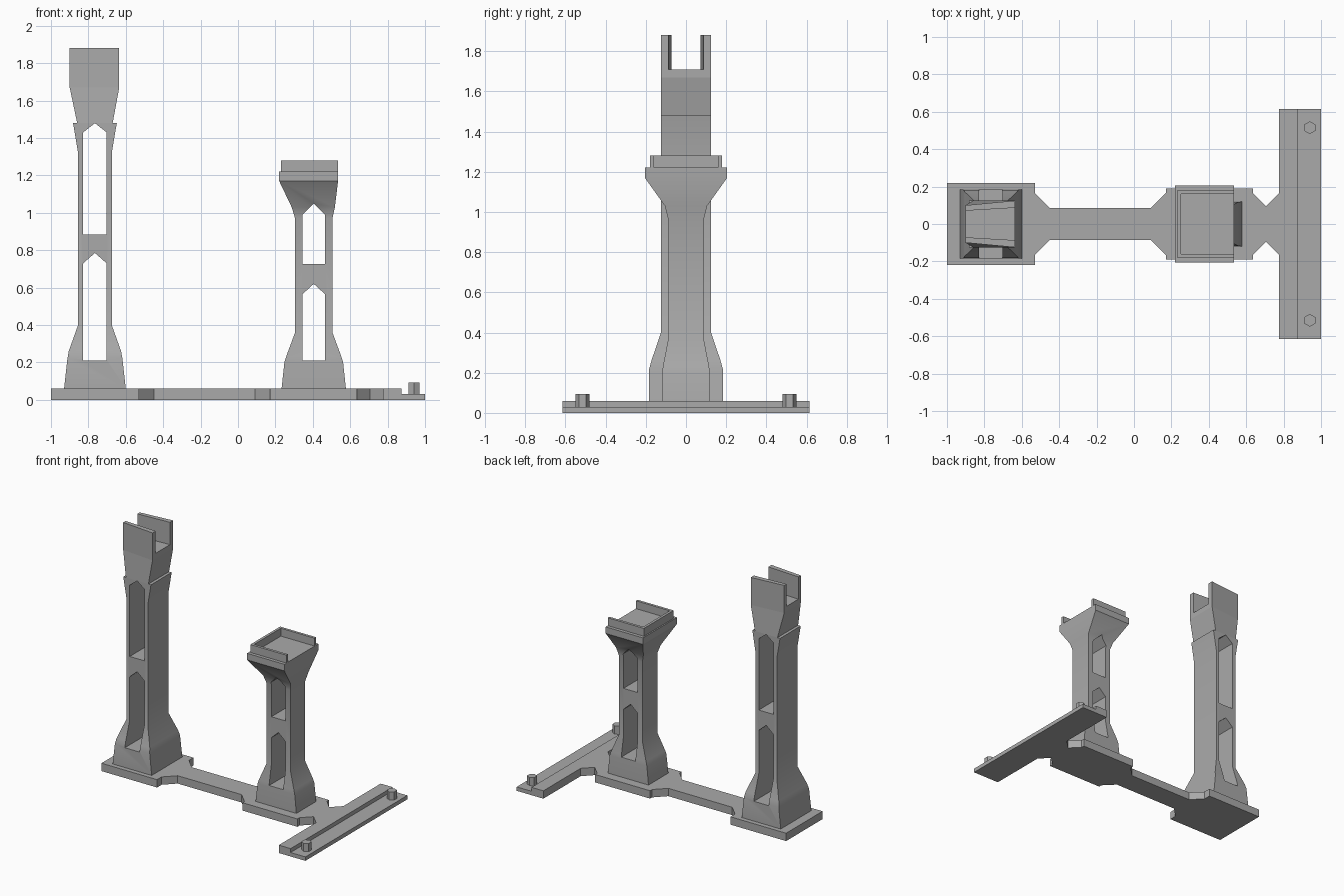
import bpy, bmesh, math
from mathutils import Vector

cube = bpy.data.objects.get("Cube")
if cube:
    bpy.data.objects.remove(cube)

grey = bpy.data.materials.new("plain grey")
grey.use_nodes = True
colour = (0.4, 0.4, 0.4, 1)
grey.diffuse_color = colour
grey.node_tree.nodes["Principled BSDF"].inputs["Base Color"].default_value = colour


def finish(name, bm, smooth=False):
    bmesh.ops.recalc_face_normals(bm, faces=bm.faces)
    mesh = bpy.data.meshes.new(name)
    bm.to_mesh(mesh)
    bm.free()
    mesh.materials.append(grey)
    ob = bpy.data.objects.new(name, mesh)
    bpy.context.collection.objects.link(ob)
    if smooth:
        bpy.ops.object.select_all(action='DESELECT')
        ob.select_set(True)
        bpy.context.view_layer.objects.active = ob
        bpy.ops.object.shade_smooth_by_angle(angle=math.radians(25))
    return ob


def prism(name, points, direction):
    """Polygon swept along a direction."""
    bm = bmesh.new()
    face = bm.faces.new([bm.verts.new(p) for p in points])
    out = bmesh.ops.extrude_face_region(bm, geom=[face])["geom"]
    bmesh.ops.translate(bm, vec=Vector(direction),
                        verts=[v for v in out if isinstance(v, bmesh.types.BMVert)])
    return finish(name, bm)


def loft(name, rings, smooth=False):
    """Stack of rectangles: z, left x, right x, half depth at left, half depth at right."""
    bm = bmesh.new()
    loops = [[bm.verts.new(p) for p in
              ((a, -da, z), (b, -db, z), (b, db, z), (a, da, z))]
             for z, a, b, da, db in rings]
    for low, high in zip(loops, loops[1:]):
        for i in range(4):
            j = (i + 1) % 4
            bm.faces.new((low[i], low[j], high[j], high[i]))
    bm.faces.new(loops[0])
    bm.faces.new(loops[-1])
    return finish(name, bm, smooth)


def box(name, x0, x1, y0, y1, z0, z1):
    return prism(name, [(x0, y0, z0), (x1, y0, z0), (x1, y1, z0), (x0, y1, z0)],
                 (0, 0, z1 - z0))


def cut(ob, cutter):
    mod = ob.modifiers.new("opening", 'BOOLEAN')
    mod.operation = 'DIFFERENCE'
    mod.solver = 'EXACT'
    mod.object = cutter
    cutter.hide_render = True
    cutter.hide_set(True)
    cutter.display_type = 'WIRE'


def pointed_windows(tower, cx, half, spans):
    for z0, z1, tip in spans:
        outline = [(cx - half, -1, z0), (cx + half, -1, z0), (cx + half, -1, z1),
                   (cx, -1, tip), (cx - half, -1, z1)]
        cut(tower, prism("window_cutter", outline, (0, 2, 0)))


# Base plate: mirrored outline
side = [(-1, .22), (-.53, .22), (-.53, .165), (-.45, .085), (.09, .085), (.17, .165),
        (.17, .19), (.635, .19), (.635, .165), (.705, .095), (.775, .165),
        (.775, .615), (.875, .615)]
outline = side + [(x, -y) for x, y in reversed(side)]
prism("base_plate", [(x, y, 0) for x, y in outline], (0, 0, .06))
box("crossbar_lip", .875, 1, -.615, .615, 0, .03)

# Hexagonal pegs
for s, label in ((-1, "front"), (1, "back")):
    ring = [(.94 + .034 * math.sin(math.radians(60 * i)),
             s * .515 + .034 * math.cos(math.radians(60 * i)), .03) for i in range(6)]
    prism(label + "_peg", ring, (0, 0, .063))

# Tall tower
c = -.765
tall = loft("tall_tower", [(z, c - w, c + w, d, d) for z, w, d in (
    (.06, .165, .185), (.22, .147, .183), (.26, .14, .172), (.4, .09, .125),
    (1.32, .09, .125), (1.48, .117, .125))], True)
pointed_windows(tall, c, .0625, [(.21, .73, .785), (.885, 1.43, 1.479)])

# Forked head, narrower on its outer side
head = loft("forked_head", [(1.48, -.86, -.67, .125, .125), (1.67, -.9, -.635, .1, .125),
                            (1.88, -.9, -.635, .1, .125)])
slot = loft("slot_cutter", [(z, -1, -.53, .065, .093) for z in (1.71, 2)])
cut(head, slot)

# Short tower with flared top
c = .405
short = loft("short_tower", [(z, c - w, c + w, d, d) for z, w, d in (
    (.06, .172, .12), (.2, .157, .118), (.23, .148, .115), (.36, .1, .09),
    (.97, .1, .09))] + [(1.03, .287, .518, .105, .105), (1.17, .22, .535, .205, .205),
                        (1.22, .22, .535, .205, .205)], True)
pointed_windows(short, c, .06, [(.21, .565, .62), (.725, .99, 1.05)])

# Tray walls, open on the left side
box("tray_end_wall", .23, .25, -.18, .18, 1.22, 1.28)
for s, label in ((-1, "front"), (1, "back")):
    box(label + "_tray_wall", .25, .535, s * .16, s * .18, 1.22, 1.28)
